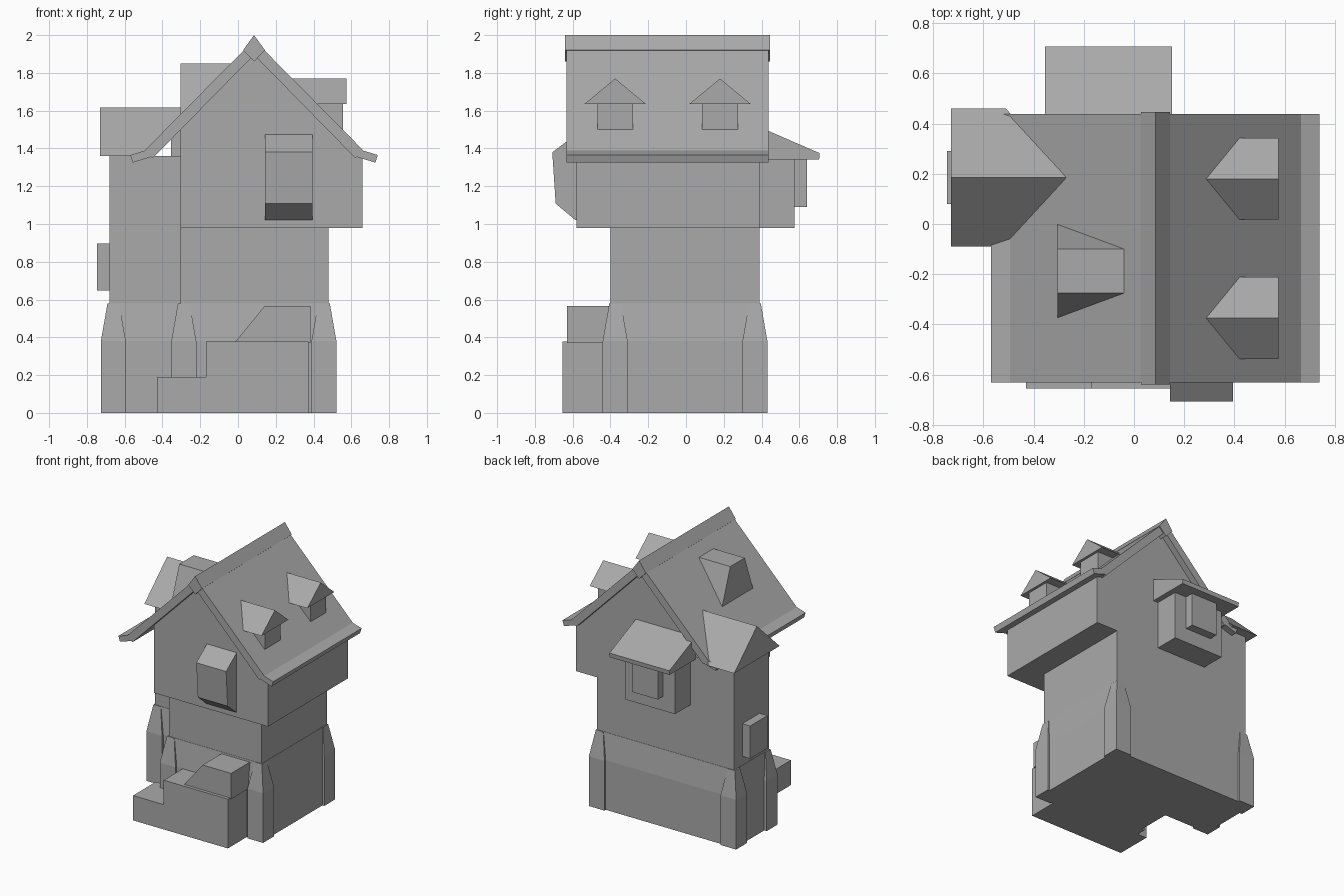
import bpy
import bmesh
from mathutils import Vector

old = bpy.data.objects.get("Cube")
if old:
    bpy.data.objects.remove(old, do_unlink=True)

grey = bpy.data.materials.new("stone_grey")
grey.use_nodes = True
COLOUR = (0.4, 0.4, 0.4, 1)
grey.diffuse_color = COLOUR
grey.node_tree.nodes["Principled BSDF"].inputs["Base Color"].default_value = COLOUR


def loft(name, start, end):
    """Solid between two matching outlines of 3D points."""
    bm = bmesh.new()
    a = [bm.verts.new(p) for p in start]
    b = [bm.verts.new(p) for p in end]
    n = len(a)
    bm.faces.new(a)
    bm.faces.new(b[::-1])
    for i in range(n):
        j = (i + 1) % n
        bm.faces.new((a[i], b[i], b[j], a[j]))
    bmesh.ops.recalc_face_normals(bm, faces=bm.faces[:])
    mesh = bpy.data.meshes.new(name)
    bm.to_mesh(mesh)
    bm.free()
    mesh.materials.append(grey)
    obj = bpy.data.objects.new(name, mesh)
    bpy.context.collection.objects.link(obj)
    return obj


def along_x(name, profile, x0, x1):
    """Extrude a (y, z) profile along x."""
    return loft(name, [(x0, y, z) for y, z in profile], [(x1, y, z) for y, z in profile])


def along_y(name, profile, y0, y1):
    """Extrude an (x, z) profile along y."""
    return loft(name, [(x, y0, z) for x, z in profile], [(x, y1, z) for x, z in profile])


def rect(x0, x1, y0, y1, z, grow=0.0):
    return [(x0 - grow, y0 - grow, z), (x1 + grow, y0 - grow, z),
            (x1 + grow, y1 + grow, z), (x0 - grow, y1 + grow, z)]


def box(name, x0, x1, y0, y1, z0, z1):
    return loft(name, rect(x0, x1, y0, y1, z0), rect(x0, x1, y0, y1, z1))


RIDGE = 0.085          # x of the main ridge
BACK = 0.39            # y of the back wall
MAIN = (-0.305, 0.48, -0.40, BACK)
WING = (-0.68, -0.2, -0.03, BACK)

# Lower walls and side wing
box("main_lower_wall", *MAIN, 0, 1.0)
box("wing_wall", *WING, 0, 1.36)

# Sloped stone skirt around both blocks
for name, plan in (("main", MAIN), ("wing", WING)):
    box(name + "_skirt", plan[0] - 0.025, plan[1] + 0.025,
        plan[2] - 0.025, plan[3] + 0.025, 0, 0.38)
    loft(name + "_skirt_slope", rect(*plan, 0.38, 0.025), rect(*plan, 0.58, 0.002))

# Corner buttresses with tapered tops
for i, (x, y) in enumerate([(0.455, -0.375), (0.455, 0.365), (-0.287, -0.375),
                            (-0.66, 0.365), (-0.66, -0.005)]):
    box(f"buttress_{i}", x - 0.066, x + 0.066, y - 0.066, y + 0.066, 0, 0.38)
    loft(f"buttress_top_{i}", rect(x, x, y, y, 0.38, 0.066), rect(x, x, y, y, 0.58, 0.031))

# Overhanging upper storey with gables
along_y("upper_storey", [(-0.305, 0.98), (0.66, 0.98), (0.66, 1.36), (0.62, 1.37),
                         (RIDGE, 1.92), (-0.305, 1.53)], -0.58, BACK)

# Main roof with kicked eaves, and ridge cap
outer = [(0, 1.975), (0.58, 1.388), (0.655, 1.365), (0.642, 1.325)]
inner = [(0.545, 1.355), (0.535, 1.35), (0, 1.895)]
half = outer + inner
profile = [(RIDGE + x, z) for x, z in half]
profile += [(RIDGE - x, z) for x, z in half[-2:0:-1]]
along_y("main_roof", profile, -0.632, 0.438)
along_y("ridge_cap", [(RIDGE, 2.0), (RIDGE + 0.058, 1.92), (RIDGE, 1.86),
                      (RIDGE - 0.058, 1.92)], -0.64, 0.446)

# Wing roof, cut back to meet the main slope
loft("wing_roof",
     [(-0.73, -0.09, 1.36), (-0.73, 0.185, 1.617), (-0.73, 0.46, 1.36)],
     [(-0.51, -0.09, 1.36), (-0.27, 0.185, 1.617), (-0.51, 0.46, 1.36)])

# Left dormer with flat top
along_x("left_dormer", [(-0.375, 1.577), (-0.275, 1.85), (-0.10, 1.85), (0, 1.577)],
        -0.305, -0.04)

# Two right dormers
for name, y in (("front", -0.375), ("rear", 0.18)):
    box(name + "_dormer_wall", 0.35, 0.555, y - 0.094, y + 0.094, 1.50, 1.64)
    loft(name + "_dormer_roof",
         [(0.575, y - 0.163, 1.635), (0.575, y, 1.77), (0.575, y + 0.163, 1.635)],
         [(0.415, y - 0.163, 1.635), (0.285, y, 1.77), (0.415, y + 0.163, 1.635)])

# Front oriel window
along_x("front_oriel", [(-0.57, 1.02), (-0.585, 1.02), (-0.69, 1.108), (-0.708, 1.38),
                        (-0.58, 1.475), (-0.57, 1.475)], 0.143, 0.395)

# Rear bay with window box and lean-to roof
box("rear_bay", -0.31, 0.11, 0.38, 0.575, 0.98, 1.36)
box("rear_window", -0.21, 0.01, 0.57, 0.64, 1.09, 1.35)
along_x("rear_bay_roof", [(0.385, 1.515), (0.708, 1.375), (0.705, 1.342), (0.385, 1.342)],
        -0.355, 0.152)

# Small box on the wing side
box("wing_side_box", -0.746, -0.67, 0.08, 0.29, 0.647, 0.897)

# Front steps and sloped block
box("low_step", -0.43, -0.16, -0.655, -0.38, 0, 0.19)
box("high_step", -0.17, 0.373, -0.655, -0.38, 0, 0.377)
along_y("sloped_block", [(-0.02, 0.37), (0.142, 0.567), (0.383, 0.567), (0.383, 0.37)],
        -0.63, -0.38)
